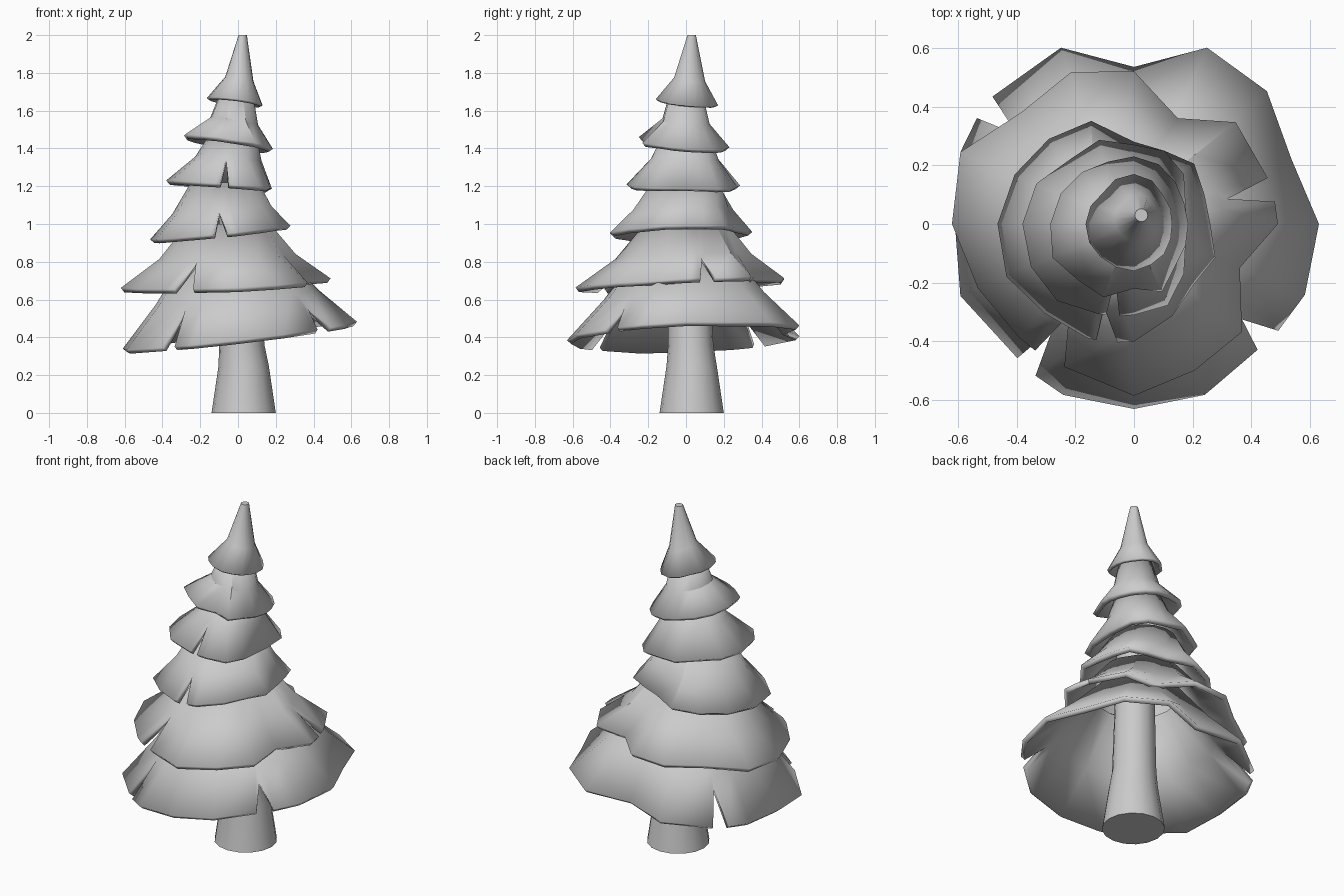
import bpy, bmesh
from math import cos, sin, radians, pi

if "Cube" in bpy.data.objects:
    bpy.data.objects.remove(bpy.data.objects["Cube"])


def finish(name, bm):
    me = bpy.data.meshes.new(name)
    bm.to_mesh(me)
    bm.free()
    ob = bpy.data.objects.new(name, me)
    bpy.context.collection.objects.link(ob)
    bpy.ops.object.select_all(action='DESELECT')
    ob.select_set(True)
    bpy.context.view_layer.objects.active = ob
    bpy.ops.object.shade_smooth_by_angle(angle=radians(30))
    return ob


def branch_tier(name, radii, plane, top, mid, notches=(), cap=False):
    """Skirt of branches: radii at even angles, tilted rim plane (z, dx, dy),
    top ring (x, y, r, z), mid ring fractions, V notches (angle, half width, depth)."""
    n = len(radii)

    def radius(a):
        f = (a % 360) / 360 * n
        i = int(f)
        return radii[i % n] + (radii[(i + 1) % n] - radii[i % n]) * (f - i)

    # columns of (angle, notch depth)
    cols = [(i * 360 / n, 0) for i in range(n)]
    for a, w, d in notches:
        cols = [c for c in cols if abs(c[0] - a) > w + 4]
        cols += [(a - w, 0), (a, d), (a + w, 0)]
    cols.sort()

    bm = bmesh.new()
    rings = []
    for a, depth in cols:
        c, s, r = cos(radians(a)), sin(radians(a)), radius(a)
        rim = (r * c, r * s, plane[0] + plane[1] * r * c + plane[2] * r * s)
        tip = (top[0] + top[2] * c, top[1] + top[2] * s, top[3])
        h, v = mid
        m = tuple(t + (e - t) * k for t, e, k in zip(tip, rim, (h, h, 1 - v)))
        rim = tuple(e + (q - e) * depth for e, q in zip(rim, m))
        rings.append([bm.verts.new(p) for p in (rim, m, tip)])
    for p, q in zip(rings, rings[1:] + rings[:1]):
        for k in range(2):
            bm.faces.new((p[k], q[k], q[k + 1], p[k + 1]))
    if cap:
        bm.faces.new([r[2] for r in rings])
    ob = finish(name, bm)
    sol = ob.modifiers.new("thickness", 'SOLIDIFY')
    sol.thickness = 0.018 if cap else 0.03
    sol.offset = -1


# Trunk
bm = bmesh.new()
N = 16
loops = [[bm.verts.new((x + r * cos(2 * pi * i / N), y + r * sin(2 * pi * i / N), z))
          for i in range(N)]
         for x, y, r, z in ((.03, .03, .17, 0), (.03, .03, .133, .25),
                            (.02, .025, .12, .36), (0, .01, .10, 1.1))]
for lo, hi in zip(loops, loops[1:]):
    for i in range(N):
        j = (i + 1) % N
        bm.faces.new((lo[i], lo[j], hi[j], hi[i]))
bm.faces.new(loops[0][::-1])
bm.faces.new(loops[-1])
finish("trunk", bm)

# Branch tiers, bottom to top
branch_tier("branches_1",
            [.63, .58, .64, .65, .535, .65, .65, .64, .61, .64, .6, .63, .63, .63, .6, .63],
            (.41, .115, .04), (-.02, 0, .24, .86), (.5, .45),
            [(142, 4, .75), (233, 4, .9), (319, 4.5, .6)])
branch_tier("branches_2",
            [.49, .48, .49, .39, .52, .56, .54, .64, .62, .575, .55, .54, .585, .54, .52, .39],
            (.69, .045, .045), (-.05, 0, .22, 1.0), (.42, .45),
            [(14, 5, .85), (238, 6, .95)])
branch_tier("branches_3",
            [.26, .26, .29, .27, .28, .38, .41, .44, .465, .47, .43, .42, .4, .34, .29, .3],
            (.965, .1, .02), (-.07, 0, .18, 1.22), (.45, .45),
            [(257, 5, .95)])
branch_tier("branches_4",
            [.18, .19, .24, .27, .27, .31, .31, .36, .38, .38, .37, .33, .31, .3, .24, .19],
            (1.2, -.08, -.02), (-.03, 0, .13, 1.46), (.3, .55),
            [(257, 4, .95)])
branch_tier("branches_5",
            [.185, .185, .2, .22, .23, .23, .25, .27, .285, .3, .27, .27, .22, .25, .2, .19],
            (1.425, -.15, -.08), (-.01, 0, .09, 1.68), (.25, .45))
branch_tier("branches_top",
            [.13, .135, .14, .16, .17, .165, .15, .16, .165, .165, .16, .16, .16, .15, .145, .135],
            (1.645, -.13, -.1), (.025, .03, .022, 2.0), (.42, .34), cap=True)
